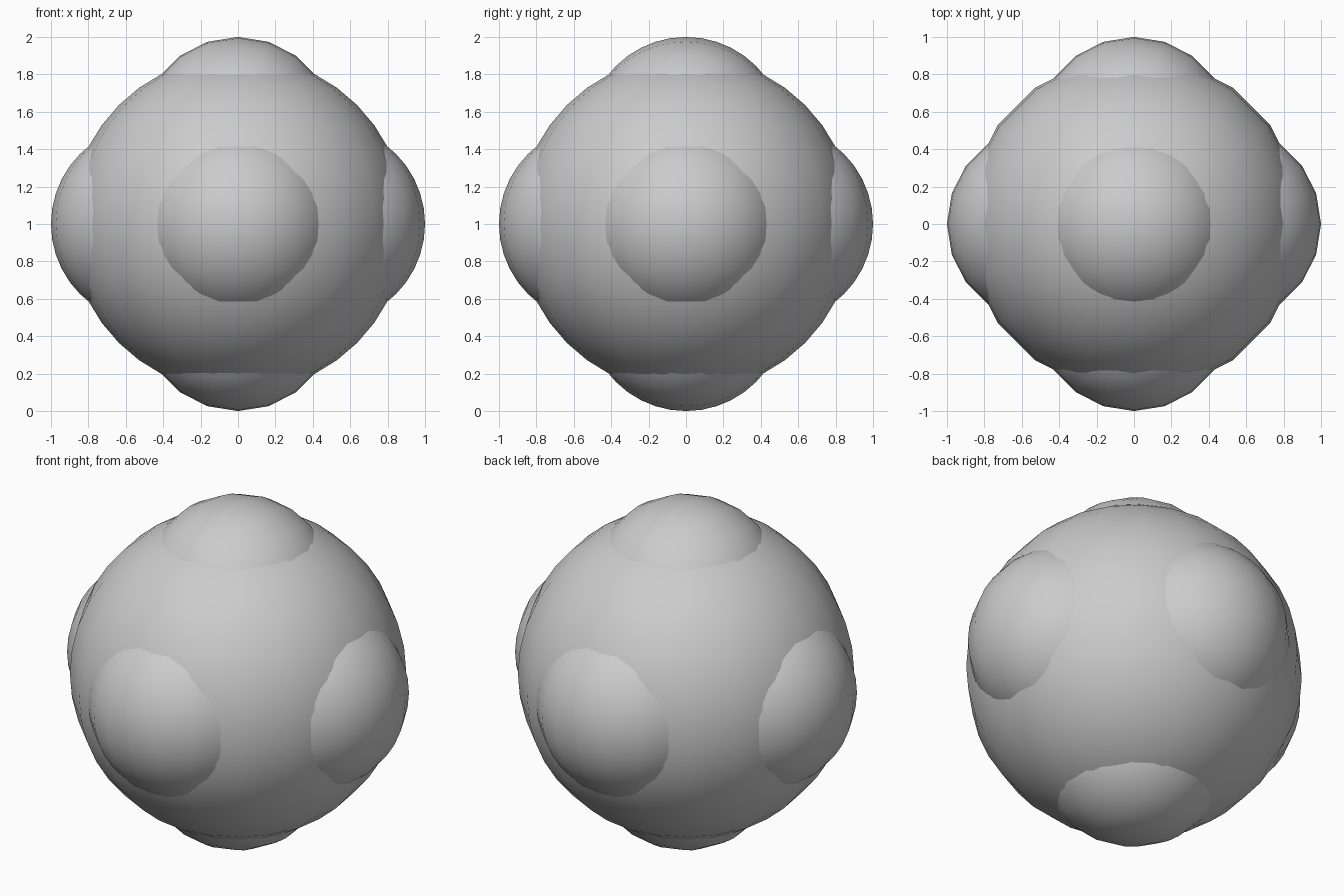
import bpy
from math import pi

if "Cube" in bpy.data.objects:
    bpy.data.objects.remove(bpy.data.objects["Cube"])

BODY_R = 0.9      # main ball radius
BUMP_R = 0.53     # bump ball radius
OFFSET = 1.0 - BUMP_R
CENTRE_Z = 1.0


def ball(name, radius, location, rotation=(0, 0, 0)):
    bpy.ops.mesh.primitive_uv_sphere_add(
        segments=20, ring_count=20, radius=radius,
        location=location, rotation=rotation)
    obj = bpy.context.object
    obj.name = name
    bpy.ops.object.shade_smooth()
    return obj


# Main body
ball("body", BODY_R, (0, 0, CENTRE_Z))

# Side bumps, poles along z
for name, x, y in (("bump_right", 1, 0), ("bump_left", -1, 0),
                   ("bump_front", 0, -1), ("bump_back", 0, 1)):
    ball(name, BUMP_R, (x * OFFSET, y * OFFSET, CENTRE_Z))

# Top and bottom bumps, poles along y
for name, side in (("bump_top", 1), ("bump_bottom", -1)):
    ball(name, BUMP_R, (0, 0, CENTRE_Z + side * OFFSET), (pi / 2, 0, 0))
